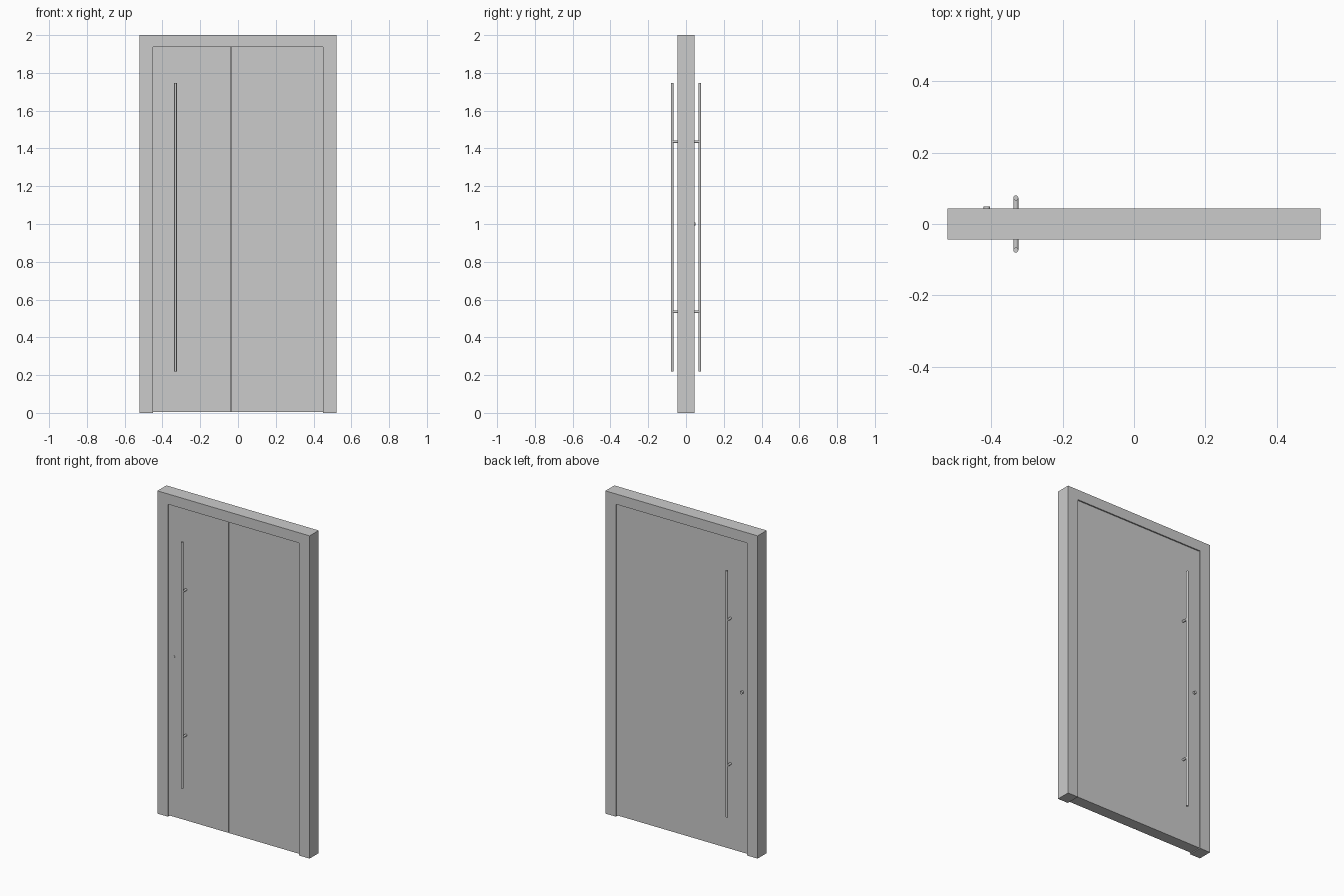
import bpy, bmesh, math
from mathutils import Vector

if "Cube" in bpy.data.objects:
    bpy.data.objects.remove(bpy.data.objects["Cube"])


def prism(name, pts, direction):
    """Closed polygon of 3D points swept along a direction."""
    bm = bmesh.new()
    face = bm.faces.new([bm.verts.new(p) for p in pts])
    ext = bmesh.ops.extrude_face_region(bm, geom=[face])
    moved = [g for g in ext["geom"] if isinstance(g, bmesh.types.BMVert)]
    bmesh.ops.translate(bm, verts=moved, vec=direction)
    bmesh.ops.recalc_face_normals(bm, faces=bm.faces)
    me = bpy.data.meshes.new(name)
    bm.to_mesh(me)
    bm.free()
    ob = bpy.data.objects.new(name, me)
    bpy.context.collection.objects.link(ob)
    return ob


def rod(name, a, b, r, sides=24):
    a, b = Vector(a), Vector(b)
    bpy.ops.mesh.primitive_cylinder_add(vertices=sides, radius=r, depth=(b - a).length,
                                        location=(a + b) / 2)
    ob = bpy.context.object
    ob.name = name
    ob.rotation_euler = (b - a).to_track_quat('Z', 'Y').to_euler()
    bpy.ops.object.shade_smooth_by_angle(angle=math.radians(40))
    return ob


W, D, H = 0.522, 0.044, 2.0      # frame half width, half depth, height
OW, OH = 0.45, 1.936             # opening half width and height
PF = 0.036                       # panel half thickness, set back from the frame
GX, GW, GD = -0.038, 0.003, 0.012  # groove centre, half width, depth

# Frame: two jambs and a head, open at the floor
outline = [(-W, 0), (-W, H), (W, H), (W, 0), (OW, 0), (OW, OH), (-OW, OH), (-OW, 0)]
prism("door_frame", [(x, -D, z) for x, z in outline], (0, 2 * D, 0))

# Door leaf with one vertical groove in the front face
section = [(-OW, -PF), (GX - GW, -PF), (GX - GW, -PF + GD), (GX + GW, -PF + GD),
           (GX + GW, -PF), (OW, -PF), (OW, PF), (-OW, PF)]
prism("door_leaf", [(x, y, 0.006) for x, y in section], (0, 0, OH - 0.006))

# Long pull bars with two standoffs on each side
HX, HY, R = -0.331, 0.073, 0.007
for side, s in (("front", -1), ("back", 1)):
    rod(f"{side}_pull_bar", (HX, s * HY, 0.218), (HX, s * HY, 1.746), R)
    for level, z in (("lower", 0.535), ("upper", 1.436)):
        rod(f"{side}_{level}_standoff", (HX, s * PF, z), (HX, s * HY, z), R)

# Lock: thumb turn at the back, flush cylinder at the front
LX = -0.412
rod("back_lock", (LX, PF - 0.004, 1.0), (LX, 0.049, 1.0), 0.009)
rod("front_lock", (LX, -PF + 0.004, 1.0), (LX, -PF - 0.003, 1.0), 0.006)
